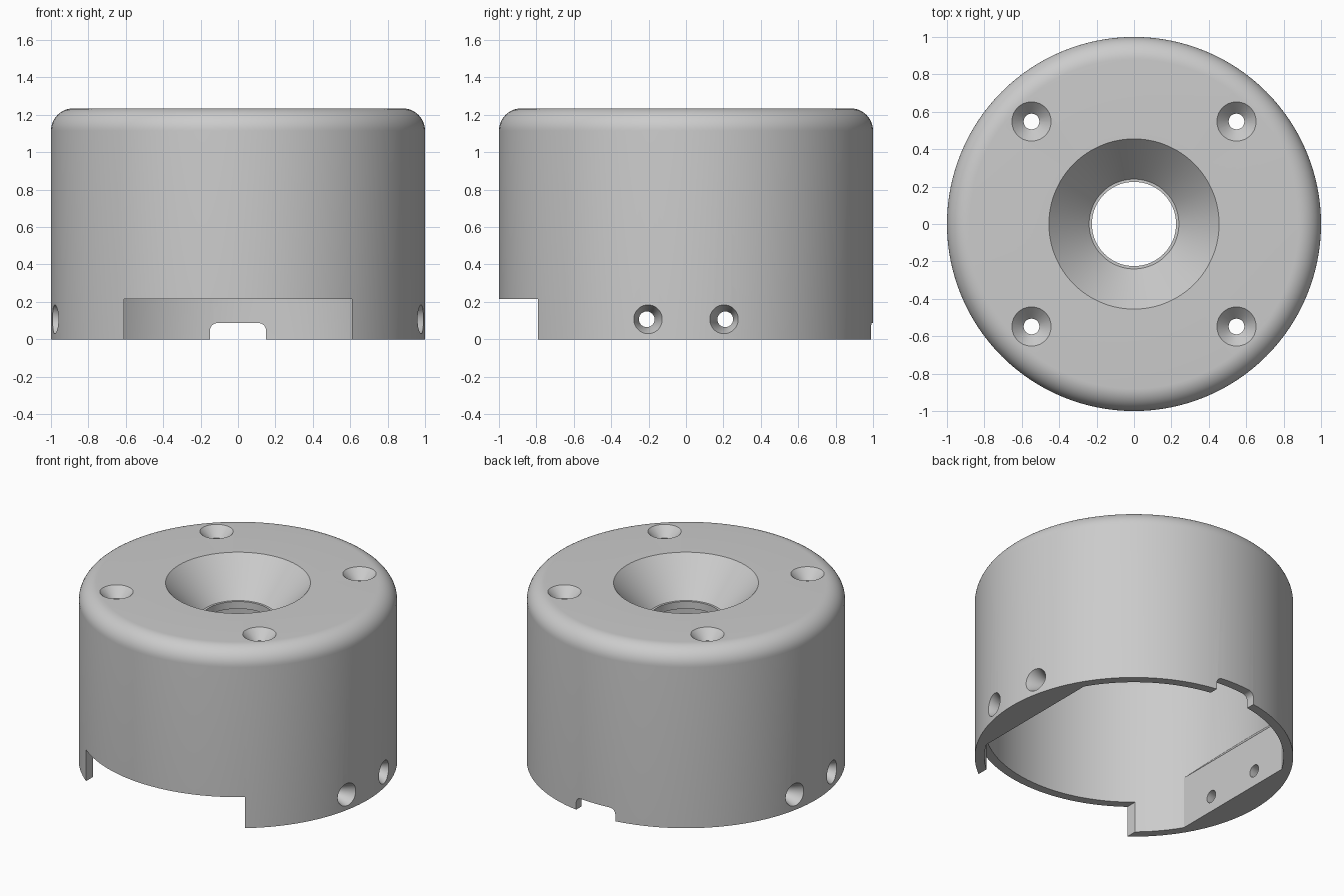
import bpy, bmesh, math
from mathutils import Matrix, Vector

cube = bpy.data.objects.get("Cube")
if cube:
    bpy.data.objects.remove(cube, do_unlink=True)

SEG = 128
grey = bpy.data.materials.new("light grey plastic")
grey.use_nodes = True
COLOUR = (0.6, 0.6, 0.6, 1)
grey.diffuse_color = COLOUR
grey.node_tree.nodes["Principled BSDF"].inputs["Base Color"].default_value = COLOUR


def finish(name, bm):
    bmesh.ops.remove_doubles(bm, verts=bm.verts, dist=1e-5)
    bmesh.ops.recalc_face_normals(bm, faces=bm.faces)
    mesh = bpy.data.meshes.new(name)
    bm.to_mesh(mesh)
    bm.free()
    mesh.materials.append(grey)
    obj = bpy.data.objects.new(name, mesh)
    bpy.context.collection.objects.link(obj)
    return obj


def lathe(name, profile, segments=SEG, matrix=None):
    """Spin a closed (radius, height) loop around z."""
    bm = bmesh.new()
    vs = [bm.verts.new((r, 0, z)) for r, z in profile]
    es = [bm.edges.new((a, b)) for a, b in zip(vs, vs[1:] + vs[:1])]
    bmesh.ops.spin(bm, geom=vs + es, cent=(0, 0, 0), axis=(0, 0, 1),
                   angle=math.tau, steps=segments, use_merge=True)
    bmesh.ops.remove_doubles(bm, verts=bm.verts, dist=1e-5)
    bmesh.ops.dissolve_degenerate(bm, edges=bm.edges, dist=1e-6)
    if matrix:
        bm.transform(matrix)
    return finish(name, bm)


def prism(name, outline, vector):
    """Extrude a flat outline of 3D points along a vector."""
    bm = bmesh.new()
    face = bm.faces.new([bm.verts.new(p) for p in outline])
    out = bmesh.ops.extrude_face_region(bm, geom=[face], use_keep_orig=True)
    moved = [g for g in out["geom"] if isinstance(g, bmesh.types.BMVert)]
    bmesh.ops.translate(bm, verts=moved, vec=vector)
    return finish(name, bm)


def boolean(target, tool, operation):
    mod = target.modifiers.new(operation.lower(), "BOOLEAN")
    mod.object, mod.operation, mod.solver = tool, operation, "EXACT"
    bpy.context.view_layer.objects.active = target
    bpy.ops.object.modifier_apply(modifier=mod.name)
    bpy.data.objects.remove(tool, do_unlink=True)


def arc(cx, cz, r, start, end, steps):
    angles = [math.radians(start + (end - start) * i / steps) for i in range(steps + 1)]
    return [(cx + r * math.cos(a), cz + r * math.sin(a)) for a in angles]


def screw_cutter(rim, hole, depth, length, matrix):
    """Countersunk hole whose rim is at local z = 0, drilling along -z."""
    slope = (rim - hole) / depth
    up = 0.03
    return lathe("screw_cutter", [(0, up), (rim + up * slope, up), (hole, -depth),
                                  (hole, -length), (0, -length)], 48, matrix)


# Shell: thin wall, rounded shoulder and conical funnel in the top
TOP, WALL, R = 1.235, 0.94, 0.12
profile = [(WALL, 0), (1, 0)]
profile += arc(1 - R, TOP - R, R, 0, 90, 12)
profile += [(0.455, TOP), (0.24, 1.0), (0.225, 1.0), (0.225, 0.95),
            (0.29, 0.95), (0.48, 1.135)]
profile += arc(WALL - 0.08, 1.055, 0.08, 90, 0, 8)
shell = lathe("housing_shell", profile)

# Flat inner pads with sloped tops, one on each side
for side in (-1, 1):
    outline = [(side * x, -0.6, z) for x, z in
               ((0.81, 0), (1.1, 0), (1.1, 0.65), (0.81, 0.36))]
    pad = prism("side_pad", outline, Vector((0, 1.2, 0)))
    limit = lathe("pad_limit", [(0, -0.1), (0.97, -0.1), (0.97, 1), (0, 1)])
    boolean(pad, limit, "INTERSECT")
    boolean(shell, pad, "UNION")

# Wide front opening
front = [(x, -1.2, z) for x, z in ((-0.61, -0.1), (0.61, -0.1), (0.61, 0.215), (-0.61, 0.215))]
boolean(shell, prism("front_cutter", front, Vector((0, 0.7, 0))), "DIFFERENCE")

# Small back cable notch with rounded upper corners
notch = [(-0.15, -0.1), (0.15, -0.1)]
notch += arc(0.11, 0.047, 0.04, 0, 90, 6) + arc(-0.11, 0.047, 0.04, 90, 180, 6)
boolean(shell, prism("back_cutter", [(x, 0.7, z) for x, z in notch],
                     Vector((0, 0.5, 0))), "DIFFERENCE")

# Countersunk screw holes: four in the top, two on each side
for sx in (-1, 1):
    for sy in (-1, 1):
        place = Matrix.Translation((sx * 0.548, sy * 0.548, TOP))
        boolean(shell, screw_cutter(0.105, 0.042, 0.065, 0.25, place), "DIFFERENCE")
        place = (Matrix.Translation((sx * 0.978, sy * 0.21, 0.107))
                 @ Matrix.Rotation(sx * math.pi / 2, 4, "Y"))
        boolean(shell, screw_cutter(0.077, 0.042, 0.08, 0.3, place), "DIFFERENCE")

# Smooth curved walls while keeping cut edges crisp
bpy.ops.object.select_all(action="DESELECT")
shell.select_set(True)
bpy.context.view_layer.objects.active = shell
bpy.ops.object.shade_smooth_by_angle(angle=math.radians(25))
